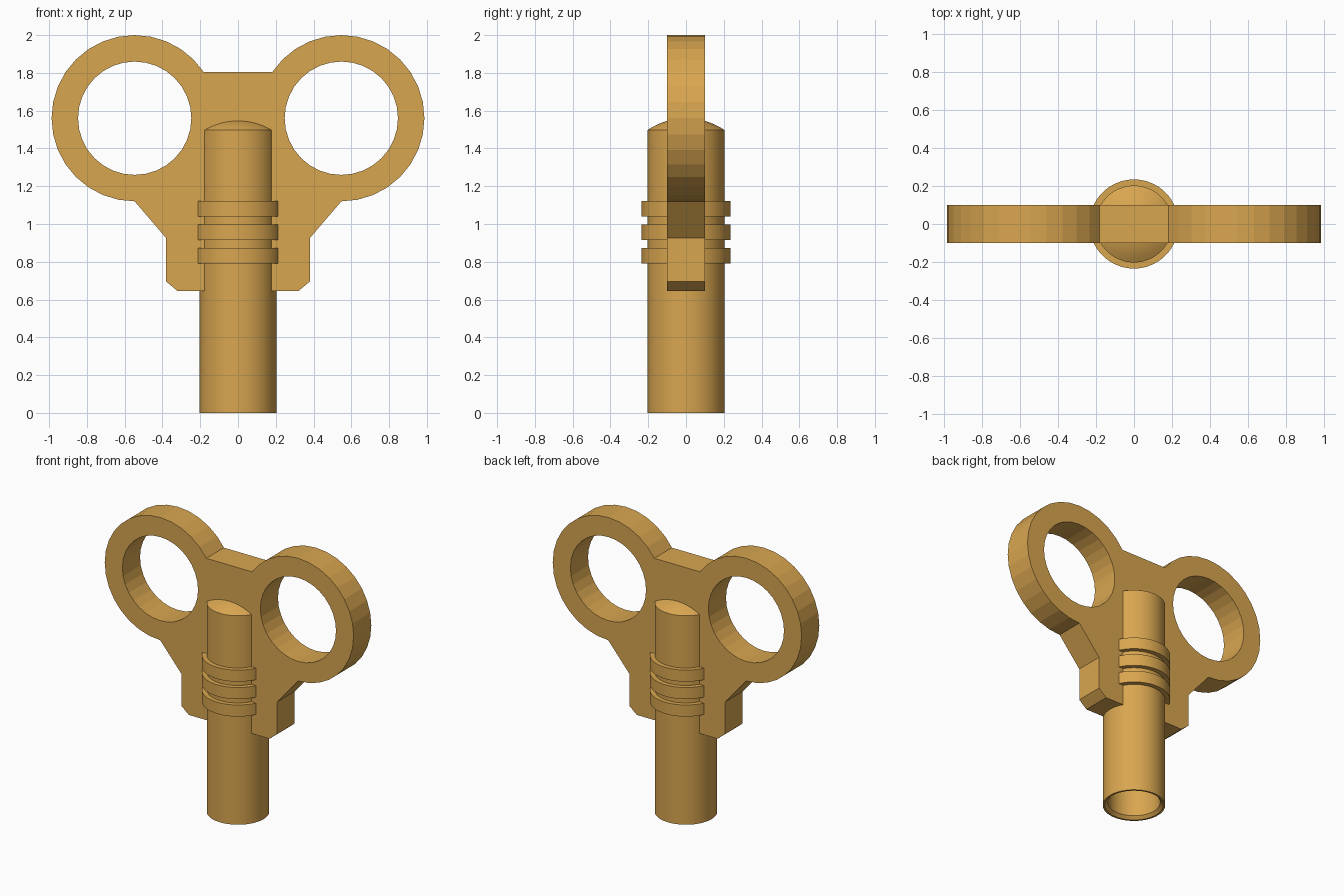
import bpy, bmesh
from math import sin, cos, pi, radians

cube = bpy.data.objects.get("Cube")
if cube:
    bpy.data.objects.remove(cube, do_unlink=True)

# Single brass colour
brass = bpy.data.materials.new("brass")
brass.use_nodes = True
brass.diffuse_color = (0.69, 0.38, 0.08, 1)
brass.node_tree.nodes["Principled BSDF"].inputs["Base Color"].default_value = brass.diffuse_color


def add_object(name, bm, smooth=False):
    bmesh.ops.recalc_face_normals(bm, faces=bm.faces)
    mesh = bpy.data.meshes.new(name)
    bm.to_mesh(mesh)
    bm.free()
    mesh.materials.append(brass)
    obj = bpy.data.objects.new(name, mesh)
    bpy.context.collection.objects.link(obj)
    if smooth:
        bpy.ops.object.select_all(action='DESELECT')
        obj.select_set(True)
        bpy.context.view_layer.objects.active = obj
        bpy.ops.object.shade_smooth_by_angle(angle=radians(20))
    return obj


def lathe(name, profile, closed=False, sides=64):
    """Spin a (radius, height) profile around the z axis."""
    bm = bmesh.new()
    verts = [bm.verts.new((r, 0, z)) for r, z in profile]
    pairs = list(zip(verts, verts[1:]))
    if closed:
        pairs.append((verts[-1], verts[0]))
    edges = [bm.edges.new(p) for p in pairs]
    bmesh.ops.spin(bm, geom=verts + edges, cent=(0, 0, 0), axis=(0, 0, 1),
                   angle=2 * pi, steps=sides, use_merge=False)
    bmesh.ops.remove_doubles(bm, verts=bm.verts, dist=0.0005)
    return add_object(name, bm, smooth=True)


# Flat handle: two finger loops joined to a chamfered body
LOOP_X, LOOP_Z, LOOP_R, HOLE_R, SEGMENTS = 0.547, 1.56, 0.44, 0.30, 32


def loop_point(k, radius):
    a = 2 * pi * k / SEGMENTS
    return LOOP_X + radius * cos(a), LOOP_Z + radius * sin(a)


half = [(0.32, 0.645), (0.38, 0.695), (0.38, 0.925)]
half += [loop_point(k, LOOP_R) for k in range(-8, 14)]
outline = half + [(-x, z) for x, z in reversed(half)]
hole = [loop_point(k, HOLE_R) for k in range(SEGMENTS)]

curve = bpy.data.curves.new("handle_outline", 'CURVE')
curve.dimensions = '2D'
curve.fill_mode = 'BOTH'
curve.extrude = 0.1
for points in (outline, hole, [(-x, z) for x, z in hole]):
    spline = curve.splines.new('POLY')
    spline.points.add(len(points) - 1)
    for p, (x, z) in zip(spline.points, points):
        p.co = (x, z, 0, 1)
    spline.use_cyclic_u = True
helper = bpy.data.objects.new("handle_outline", curve)
bpy.context.collection.objects.link(helper)
bpy.context.view_layer.update()
filled = helper.evaluated_get(bpy.context.evaluated_depsgraph_get()).to_mesh()
bm = bmesh.new()
bm.from_mesh(filled)
helper.evaluated_get(bpy.context.evaluated_depsgraph_get()).to_mesh_clear()
bpy.data.objects.remove(helper, do_unlink=True)
bmesh.ops.remove_doubles(bm, verts=bm.verts, dist=0.0005)
for v in bm.verts:
    v.co = (v.co.x, -v.co.z, v.co.y)
for f in bm.faces:
    f.smooth = False
add_object("handle", bm)

# Shaft: domed top, open bore with a chamfered mouth
DOME_R, SHAFT_R = 0.363, 0.203
dome = [(SHAFT_R * i / 8, 1.56 - DOME_R + (DOME_R ** 2 - (SHAFT_R * i / 8) ** 2) ** 0.5)
        for i in range(9)]
lathe("shaft", dome + [(SHAFT_R, 0), (0.19, 0), (0.17, 0.02), (0.17, 0.62), (0, 0.62)])

# Three raised collars
for i in range(3):
    low = 0.79 + 0.125 * i
    lathe(f"collar_{i + 1}",
          [(0.18, low), (0.235, low), (0.235, low + 0.083), (0.18, low + 0.083)], closed=True)
